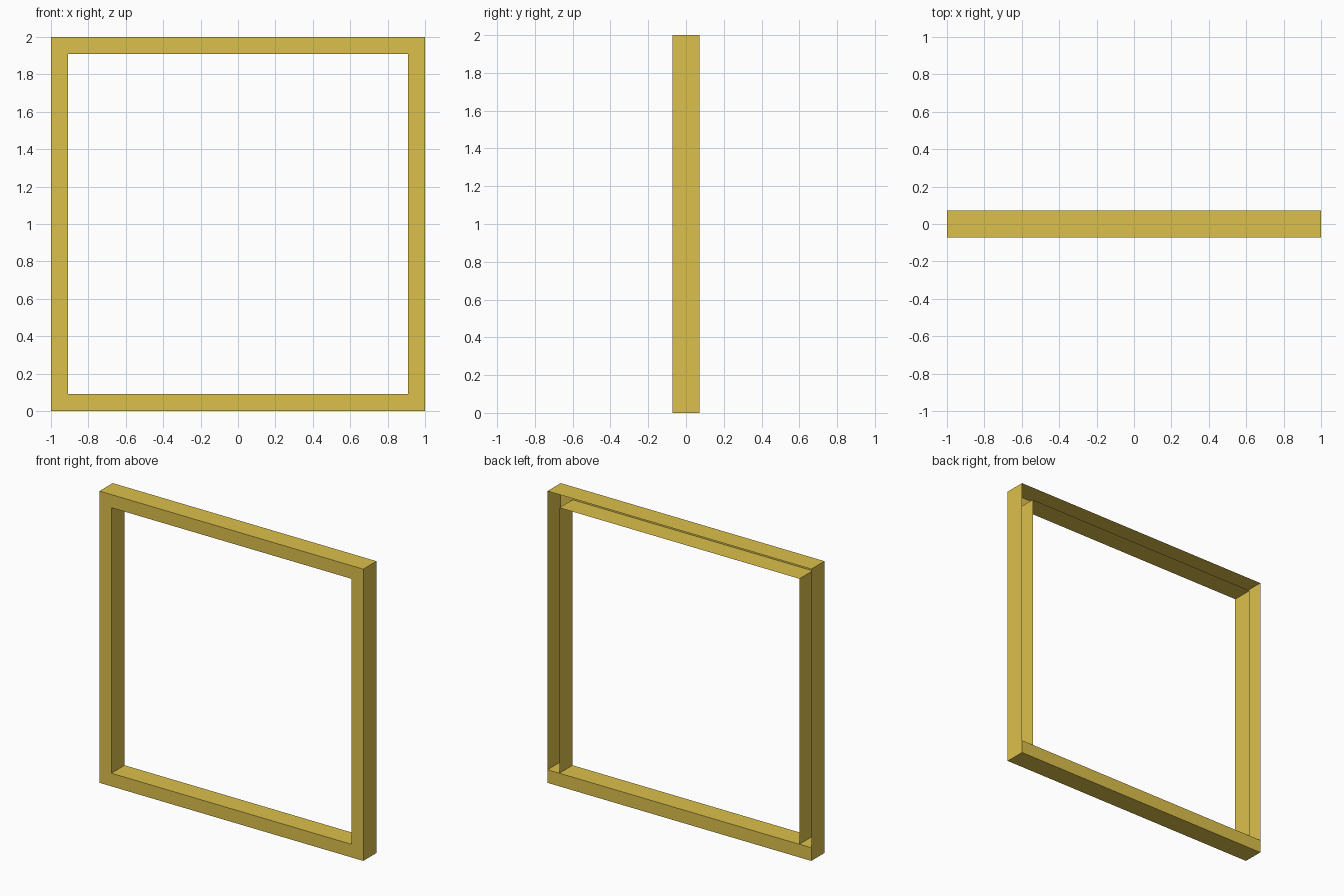
import bpy, bmesh

if "Cube" in bpy.data.objects:
    bpy.data.objects.remove(bpy.data.objects["Cube"])

W, H = 1.0, 2.0      # half width, height
T, D = 0.09, 0.0715  # rail width, half depth

mat = bpy.data.materials.new("yellow_paint")
mat.diffuse_color = (0.72, 0.53, 0.07, 1)
mat.use_nodes = True
mat.node_tree.nodes["Principled BSDF"].inputs["Base Color"].default_value = mat.diffuse_color


def finish(name, bm):
    me = bpy.data.meshes.new(name)
    bm.to_mesh(me)
    bm.free()
    me.materials.append(mat)
    ob = bpy.data.objects.new(name, me)
    bpy.context.collection.objects.link(ob)
    return ob


# Bottom rail: closed box across the full width
bm = bmesh.new()
bmesh.ops.create_cube(bm, size=1)
bmesh.ops.scale(bm, vec=(2 * W, 2 * D, T), verts=bm.verts)
bmesh.ops.translate(bm, vec=(0, 0, T / 2), verts=bm.verts)
finish("bottom_rail", bm)

# Sides and top: thin U-shaped channel, open at the back, swept round the corners
bm = bmesh.new()
path = [((-W, T), (-W + T, T)), ((-W, H), (-W + T, H - T)),
        ((W, H), (W - T, H - T)), ((W, T), (W - T, T))]
rings = []
for (ox, oz), (ix, iz) in path:
    profile = [(ox, D, oz), (ox, -D, oz), (ix, -D, iz), (ix, D, iz)]
    rings.append([bm.verts.new(p) for p in profile])
for a, b in zip(rings, rings[1:]):
    for i in range(3):
        bm.faces.new((a[i], a[i + 1], b[i + 1], b[i]))
finish("side_and_top_channel", bm)
